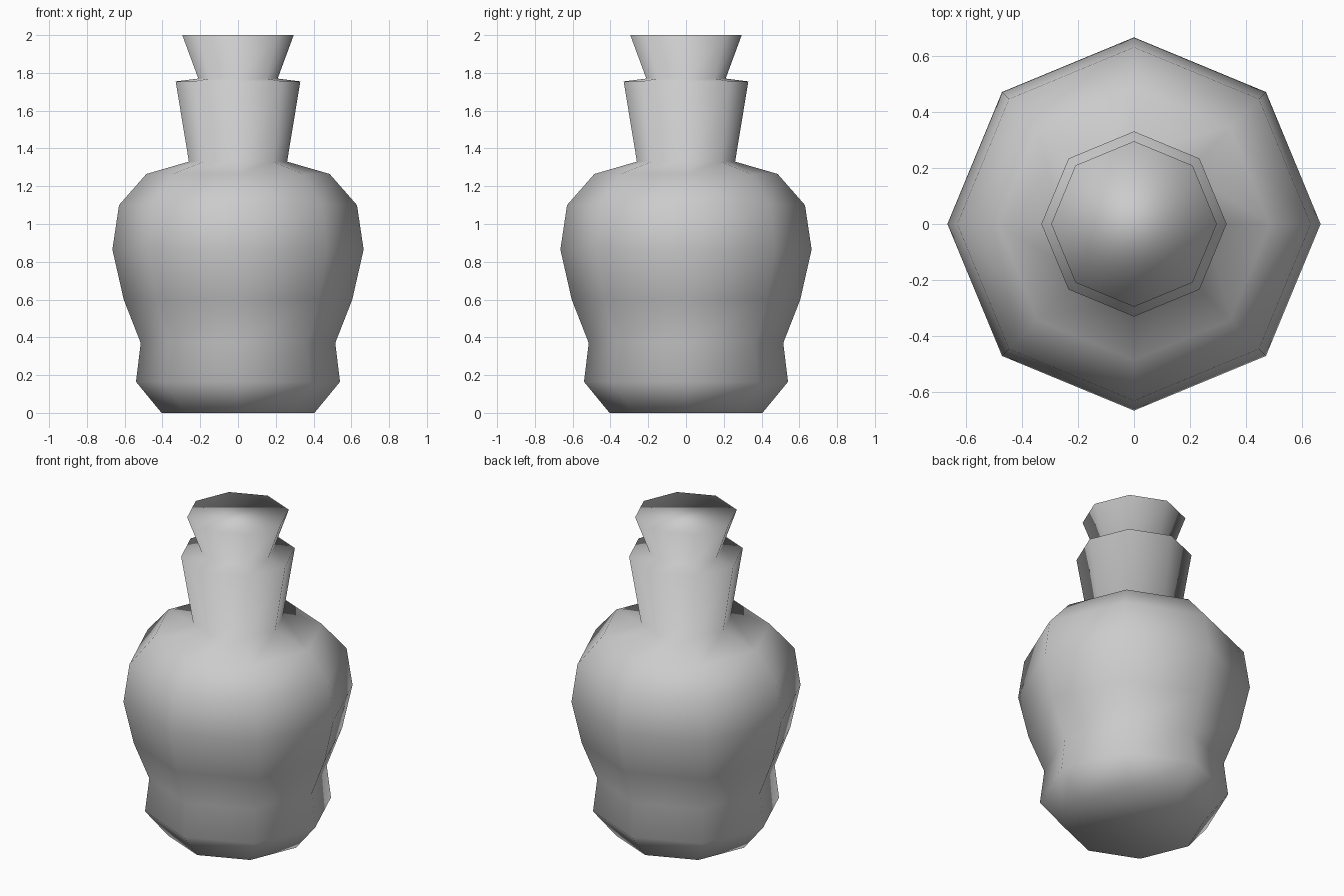
import bpy
import bmesh
from math import cos, sin, pi

cube = bpy.data.objects.get("Cube")
if cube:
    bpy.data.objects.remove(cube, do_unlink=True)

SIDES = 8

# One plain grey for the whole bottle
grey = bpy.data.materials.new("plain grey")
grey.use_nodes = True
colour = (0.6, 0.6, 0.6, 1)
grey.diffuse_color = colour
grey.node_tree.nodes["Principled BSDF"].inputs["Base Color"].default_value = colour

# Radius and height, from the base up: belly, shoulder, neck, lip, stopper
profile = [
    (0.405, 0), (0.54, 0.165), (0.515, 0.37), (0.605, 0.6),
    (0.665, 0.865), (0.63, 1.1), (0.485, 1.265), (0.26, 1.33),
    (0.33, 1.755), (0.21, 1.77), (0.295, 2.0),
]


def lathe(name, points, material):
    """Eight-sided turned solid with flat caps and smooth shading."""
    bm = bmesh.new()
    rings = []
    for r, z in points:
        rings.append([bm.verts.new((r * cos(2 * pi * i / SIDES), r * sin(2 * pi * i / SIDES), z))
                      for i in range(SIDES)])
    for low, high in zip(rings, rings[1:]):
        for i in range(SIDES):
            j = (i + 1) % SIDES
            bm.faces.new((low[i], low[j], high[j], high[i]))
    bm.faces.new(rings[0][::-1])
    bm.faces.new(rings[-1])
    for face in bm.faces:
        face.smooth = True
    mesh = bpy.data.meshes.new(name)
    bm.to_mesh(mesh)
    bm.free()
    mesh.materials.append(material)
    obj = bpy.data.objects.new(name, mesh)
    bpy.context.collection.objects.link(obj)
    return obj


lathe("stoppered_bottle", profile, grey)
